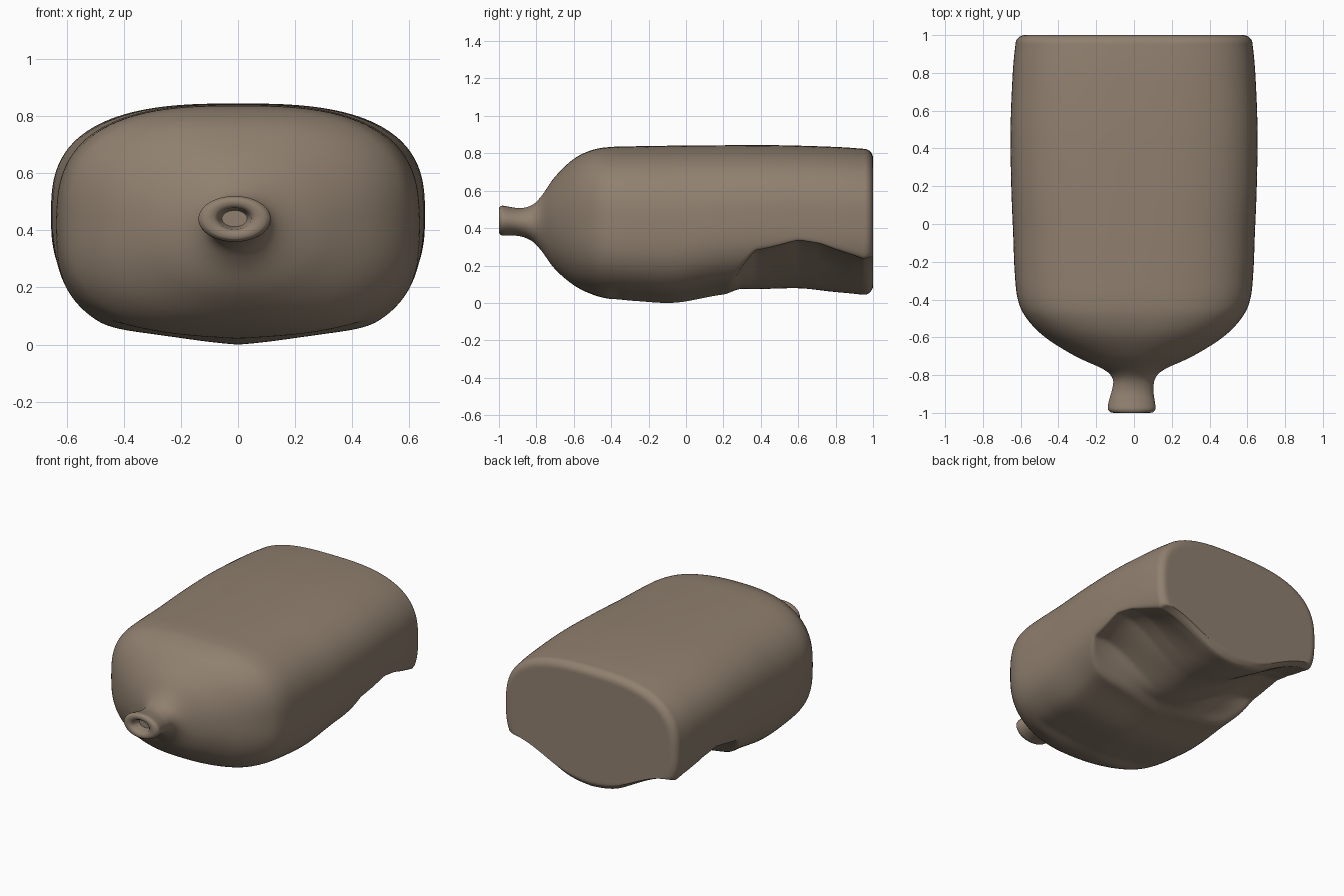
import bpy, bmesh, math

if "Cube" in bpy.data.objects:
    bpy.data.objects.remove(bpy.data.objects["Cube"])

SIDES = 160

# y, half width, bottom z, top z from the lip to the base
SECTIONS = [
    (-0.998, 0.11, 0.37, 0.512), (-0.98, 0.126, 0.36, 0.52),
    (-0.94, 0.122, 0.361, 0.513), (-0.88, 0.11, 0.355, 0.507),
    (-0.82, 0.112, 0.328, 0.525), (-0.77, 0.16, 0.275, 0.575),
    (-0.7, 0.31, 0.18, 0.675), (-0.6, 0.47, 0.095, 0.77),
    (-0.5, 0.568, 0.045, 0.818), (-0.4, 0.615, 0.02, 0.834),
    (-0.25, 0.632, 0.004, 0.838), (-0.05, 0.64, -0.003, 0.841),
    (0.2, 0.65, 0.04, 0.843), (0.5, 0.654, 0.065, 0.843),
    (0.8, 0.642, 0.05, 0.834), (0.95, 0.628, 0.035, 0.824),
]
# hollow under the rear: y, height at the sides
HOLLOW = [(0.1, 0), (0.22, 0.07), (0.29, 0.18), (0.37, 0.285),
          (0.6, 0.335), (0.72, 0.315), (0.95, 0.235), (1, 0.25)]


def smoothstep(a, b, t):
    t = min(max((t - a) / (b - a), 0), 1)
    return t * t * (3 - 2 * t)


def hollow_height(x, y):
    for (y0, s0), (y1, s1) in zip(HOLLOW, HOLLOW[1:]):
        if y0 < y <= y1:
            side = s0 + (s1 - s0) * (y - y0) / (y1 - y0)
            keel = (0.1 * smoothstep(0.1, 0.3, y) - 0.025
                    - 0.04 * smoothstep(0.6, 0.95, y) + 0.03 * smoothstep(0.97, 1, y))
            fade = smoothstep(0.25, 0.4, y) * (1 - smoothstep(0.85, 0.95, y))
            lumps = 0.006 * fade * math.sin(9 * x + 5 * y) * math.sin(11 * y)
            return keel + (side - keel) * smoothstep(0.02, 0.58, abs(x)) + lumps
    return -1


def soft_max(a, b, k=0.025):
    h = max(k - abs(a - b), 0) / k
    return max(a, b) + h * h * k / 4


def spline(p0, p1, p2, p3, t):
    return [0.5 * (2 * b + (c - a) * t + (2 * a - 5 * b + 4 * c - d) * t * t
                   + (3 * b - a - 3 * c + d) * t ** 3) for a, b, c, d in zip(p0, p1, p2, p3)]


def smooth_sections():
    out, last = [], len(SECTIONS) - 1
    # throat: the lip section shrunk into the neck
    _, w, z0, z1 = SECTIONS[0]
    mid, half = (z0 + z1) / 2, (z1 - z0) / 2
    for y, k in ((-0.94, 0.4), (-0.96, 0.48), (-0.985, 0.53), (-0.998, 0.66), (-1, 0.84)):
        out.append((y, w * k, mid - half * k, mid + half * k))
    # neck, shoulder and body
    for i in range(last):
        p = [SECTIONS[min(max(i + k, 0), last)] for k in (-1, 0, 1, 2)]
        steps = max(4, round((p[2][0] - p[1][0]) / 0.015))
        out += [spline(*p, s / steps) for s in range(steps)]
    # rounded rim of the base
    y, w, z0, z1 = SECTIONS[-1]
    for s in range(9):
        a = math.pi / 2 * s / 8
        inset = 0.05 * (1 - math.cos(a))
        out.append((y + 0.05 * math.sin(a), w - inset, z0 + inset, z1 - inset))
    return out


def ring_points(section):
    y, w, z0, z1 = section
    mid, half = (z0 + z1) / 2, (z1 - z0) / 2
    square = 0.8 * smoothstep(-0.8, -0.45, y)
    shift = -0.012 * (1 - smoothstep(-0.95, -0.8, y))
    pts = []
    for i in range(SIDES):
        a = math.tau * i / SIDES
        c, s = math.cos(a), math.sin(a)
        e = 2 + square
        r = (abs(c) ** e + abs(s) ** e) ** (-1 / e)
        x, z = shift + w * r * c, mid + half * r * s
        if s < 0.2:
            # shallow keel panel under the front, then the rear hollow
            keel = z0 + 0.14 * abs(x) - 0.1 * (1 - smoothstep(-0.6, -0.35, y))
            z = soft_max(soft_max(z, keel, 0.02), hollow_height(x, y))
        pts.append((x, y, z))
    return pts


# bottle: one skin through all the cross-sections
loops = [ring_points(s) for s in smooth_sections()]
for k in (0.97, 0.9):   # flat base inside its rounded rim
    loops.append([(x * k, y, 0.45 + (z - 0.45) * k) for x, y, z in loops[-1]])
bm = bmesh.new()
rings = [[bm.verts.new(p) for p in loop] for loop in loops]
for a, b in zip(rings, rings[1:]):
    for i in range(SIDES):
        j = (i + 1) % SIDES
        bm.faces.new((a[i], a[j], b[j], b[i]))
bm.faces.new(rings[0])
bm.faces.new(rings[-1])
bmesh.ops.recalc_face_normals(bm, faces=bm.faces)
mesh = bpy.data.meshes.new("bottle")
bm.to_mesh(mesh)
bm.free()

clay = bpy.data.materials.new("brown clay")
clay.diffuse_color = (0.28, 0.217, 0.16, 1)
clay.use_nodes = True
clay.node_tree.nodes["Principled BSDF"].inputs["Base Color"].default_value = clay.diffuse_color
mesh.materials.append(clay)
bottle = bpy.data.objects.new("bottle", mesh)
bpy.context.collection.objects.link(bottle)
bpy.context.view_layer.objects.active = bottle
bottle.select_set(True)
bpy.ops.object.shade_smooth_by_angle(angle=math.radians(50))
